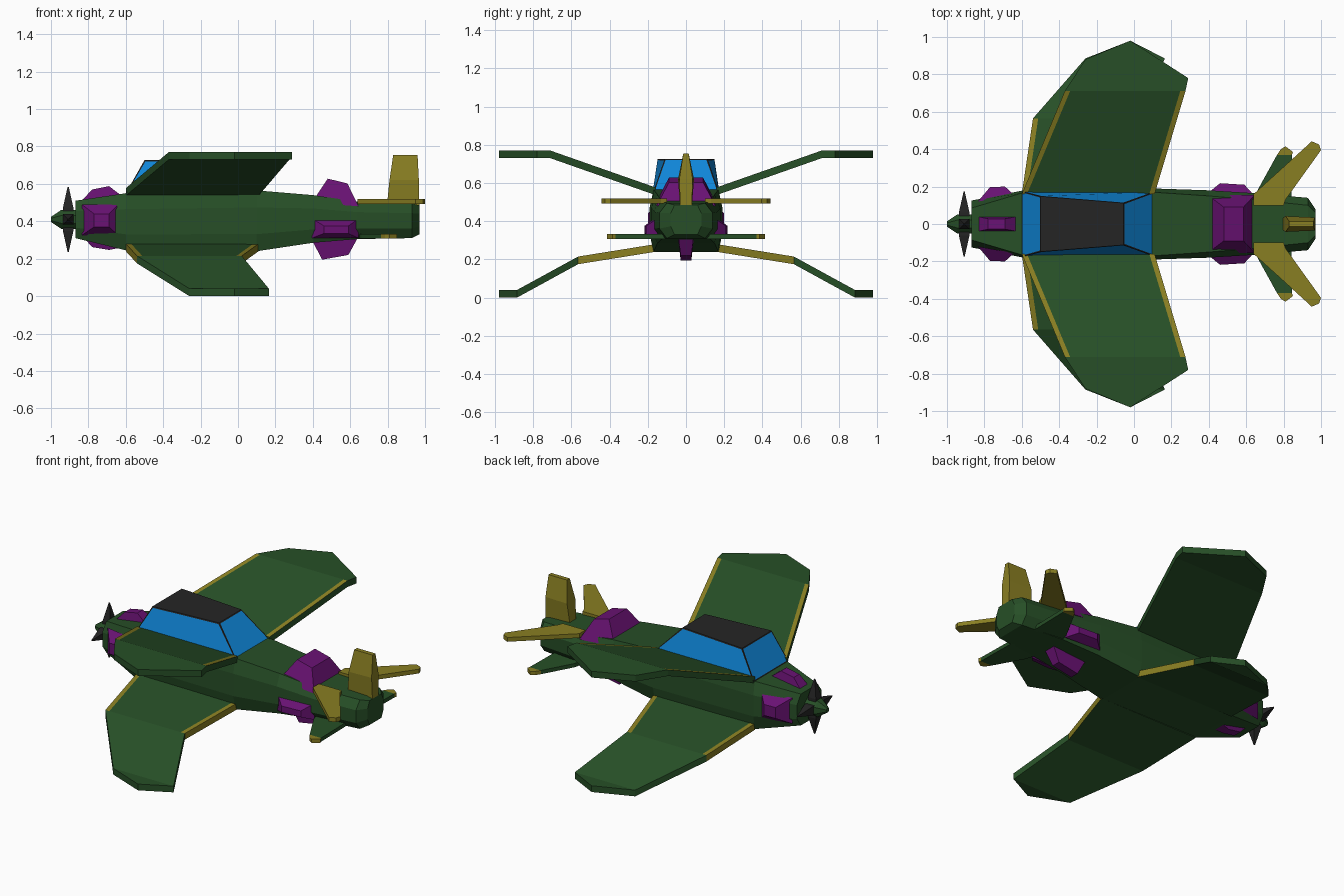
import bpy, bmesh, math
from mathutils import Vector

cube = bpy.data.objects.get("Cube")
if cube:
    bpy.data.objects.remove(cube, do_unlink=True)


def material(name, r, g, b):
    m = bpy.data.materials.new(name)
    m.use_nodes = True
    m.diffuse_color = (r, g, b, 1)
    node = next(n for n in m.node_tree.nodes if n.type == 'BSDF_PRINCIPLED')
    node.inputs["Base Color"].default_value = (r, g, b, 1)
    return m


GREEN = material("dark green", .02, .078, .02)
YELLOW = material("mustard yellow", .25, .21, .016)
PURPLE = material("purple", .14, .006, .17)
BLUE = material("window blue", .005, .25, .72)
BLACK = material("soft black", .018, .018, .018)


def finish(name, bm, *mats):
    bmesh.ops.recalc_face_normals(bm, faces=bm.faces)
    mesh = bpy.data.meshes.new(name)
    bm.to_mesh(mesh)
    bm.free()
    for m in mats:
        mesh.materials.append(m)
    ob = bpy.data.objects.new(name, mesh)
    bpy.context.collection.objects.link(ob)
    return ob


def loft_mesh(rings):
    """Skin equal-length rings of points and cap both ends."""
    bm = bmesh.new()
    rows = [[bm.verts.new(p) for p in ring] for ring in rings]
    n = len(rows[0])
    for a, b in zip(rows, rows[1:]):
        for i in range(n):
            j = (i + 1) % n
            bm.faces.new((a[i], a[j], b[j], b[i]))
    bm.faces.new(rows[0])
    bm.faces.new(rows[-1])
    bmesh.ops.recalc_face_normals(bm, faces=bm.faces)
    return bm


def loft(name, rings, mat):
    return finish(name, loft_mesh(rings), mat)


# fuselage: chamfered sections (x, bottom, top, half width, half width of flat)
def section(x, bot, top, w, f):
    c = (top - bot) * .28
    return [(x, f, bot), (x, w, bot + c), (x, w, top - c), (x, f, top),
            (x, -f, top), (x, -w, top - c), (x, -w, bot + c), (x, -f, bot)]


loft("fuselage", [section(*s) for s in (
    (-.87, .31, .51, .125, .085), (-.6, .245, .55, .178, .165),
    (.1, .24, .565, .19, .17), (.4, .285, .54, .18, .15),
    (.64, .305, .505, .165, .13), (.93, .31, .495, .14, .10),
    (.97, .33, .485, .08, .06))], GREEN)


# canopy: tapered block with inset windows
def rect(x0, x1, w0, w1, z):
    return [(x0, -w0, z), (x1, -w1, z), (x1, w1, z), (x0, w0, z)]


bm = loft_mesh([rect(-.6, .11, .175, .172, .55), rect(-.5, -.055, .148, .112, .727)])
sides = [f for f in bm.faces if abs(f.normal.z) < .95]
bmesh.ops.inset_individual(bm, faces=sides, thickness=.009)
for f in sides:
    f.material_index = 1
finish("canopy", bm, BLACK, BLUE)


# spinner and four propeller blades
def ring(x, r, n=8):
    return [(x, r * math.cos(math.tau * (i + .5) / n),
             .41 + r * math.sin(math.tau * (i + .5) / n)) for i in range(n)]


loft("spinner", [ring(-1, .015), ring(-.945, .055), ring(-.86, .055)], GREEN)
for k in range(4):
    a = k * math.pi / 2
    out = Vector((0, math.cos(a), math.sin(a)))
    side = Vector((0, -math.sin(a), math.cos(a)))
    hub = Vector((-.908, 0, .41))
    rings = [[hub + out * r + Vector((sx * w, 0, 0)) + side * sy * w
              for sx, sy in ((1, 1), (1, -1), (-1, -1), (-1, 1))]
             for r, w in ((.02, .028), (.062, .028), (.174, .003))]
    loft("propeller_blade_%d" % (k + 1), rings, BLACK)


# wings: strips and centre panel inboard, folded tip outboard
def wing(name, sgn, root, hinge, tip, thick, strip, yellow_edges):
    bm = bmesh.new()

    def row(y, z, lead, trail):
        return [bm.verts.new((x, sgn * y, z))
                for x in (lead, lead + strip, trail - strip, trail)]
    r, h = row(*root), row(*hinge)
    t = [bm.verts.new((x, sgn * y, z)) for x, y, z in tip]
    top = [bm.faces.new((r[i], r[i + 1], h[i + 1], h[i])) for i in range(3)]
    top[0].material_index = top[2].material_index = 1
    tips = [bm.faces.new(h + [t[-1], t[0]]), bm.faces.new(t)]
    bottom = bmesh.ops.extrude_face_region(bm, geom=top + tips, use_keep_orig=True)
    low = [g for g in bottom["geom"] if isinstance(g, bmesh.types.BMVert)]
    bmesh.ops.translate(bm, verts=low, vec=(0, 0, -thick))
    for f in bm.faces:
        if f in top or f in tips:
            continue
        f.material_index = 0
        f.normal_update()
        inboard = f.calc_center_median().y * sgn < hinge[0] - .05
        if yellow_edges and inboard and abs(f.normal.x) > .7:
            f.material_index = 1
    finish(name, bm, GREEN, YELLOW)


for sgn, tag in ((1, "rear"), (-1, "front")):
    wing("upper_wing_" + tag, sgn, (.16, .577, -.6, .11), (.71, .77, -.37, .275),
         [(-.26, .88, .77), (-.02, .98, .77), (.29, .78, .77)], .04, .028, False)
    wing("lower_wing_" + tag, sgn, (.16, .28, -.6, .11), (.565, .215, -.54, .02),
         [(-.26, .885, .04), (-.02, .98, .04), (.165, .885, .04)], .04, .028, True)


# tail planes: flat swept plates
def plate(name, pts, z0, z1, sgn, mat):
    return loft(name, [[(x, y * sgn, z) for x, y in pts] for z in (z0, z1)], mat)


for sgn, tag in ((1, "rear"), (-1, "front")):
    plate("upper_tailplane_" + tag, [(.64, .1), (.64, .16), (.91, .405), (.95, .442),
                                     (.99, .425), (1, .395), (.81, .13), (.8, .1)],
          .493, .52, sgn, YELLOW)
    plate("lower_tailplane_" + tag, [(.64, .1), (.66, .18), (.765, .37), (.845, .37),
                                     (.84, .1)], .308, .332, sgn, GREEN)
    plate("lower_tailplane_tip_" + tag, [(.765, .37), (.785, .4), (.81, .415),
                                         (.85, .385), (.845, .37)],
          .308, .332, sgn, YELLOW)

# tail fin
loft("tail_fin", [rect(.795, .97, .03, .03, .47), rect(.81, .967, .042, .035, .62),
                  rect(.83, .96, .014, .014, .755)], YELLOW)


# raised pods: (x start, x end, side low, side high, height at start, at end)
def pod(name, facing, base, top):
    def place(x, v, h):
        if facing in "UD":
            return (x, v, h if facing == "U" else .41 - h)
        return (x, h if facing == "L" else -h, v)
    rings = [[place(x0, v0, h0), place(x1, v0, h1), place(x1, v1, h1), place(x0, v1, h0)]
             for x0, x1, v0, v1, h0, h1 in (base, top)]
    loft(name, rings, PURPLE)


pod("nose_pod_top", "U", (-.84, -.62, -.04, .04, .505, .535),
    (-.78, -.69, -.028, .028, .57, .588))
pod("nose_pod_bottom", "D", (-.84, -.62, -.04, .04, .08, .15),
    (-.78, -.69, -.028, .028, .148, .163))
pod("tail_pod_top", "U", (.395, .645, -.155, .155, .50, .48),
    (.48, .585, -.09, .09, .628, .602))
pod("tail_pod_bottom", "D", (.395, .645, -.04, .04, .11, .09),
    (.45, .59, -.028, .028, .215, .19))
for facing, tag in (("L", "rear"), ("R", "front")):
    pod("nose_pod_" + tag, facing, (-.835, -.64, .325, .49, .12, .155),
        (-.77, -.69, .37, .44, .197, .2))
    pod("tail_pod_" + tag, facing, (.395, .645, .31, .415, .165, .15),
        (.46, .59, .335, .375, .218, .21))
